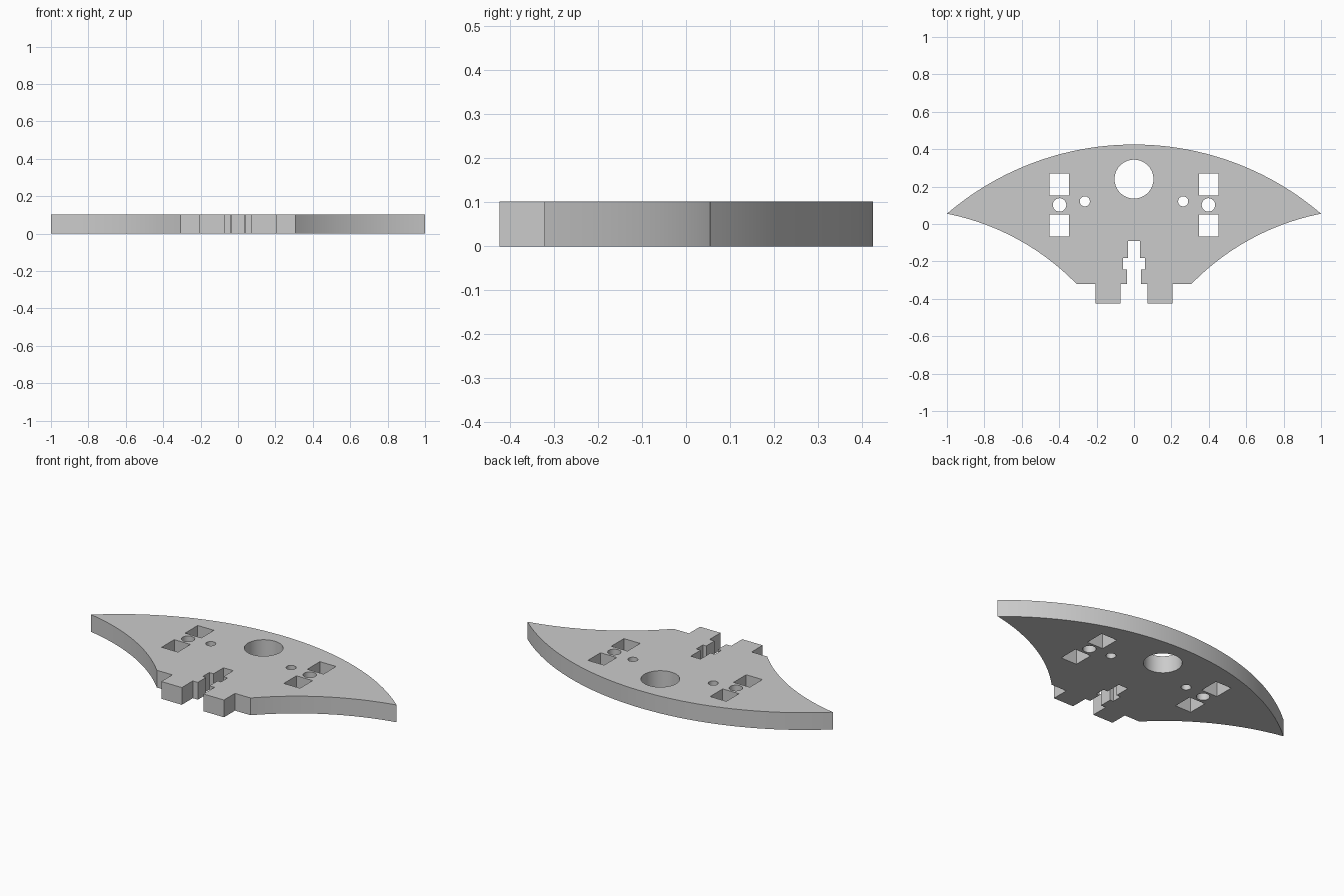
import bpy, bmesh, math
from mathutils import Vector

if "Cube" in bpy.data.objects:
    bpy.data.objects.remove(bpy.data.objects["Cube"], do_unlink=True)

THICK = 0.102


def arc(a, b, sag, n):
    """Points from a to b on a circular arc bulging left of a->b by sag."""
    a, b = Vector(a), Vector(b)
    chord = b - a
    c = chord.length
    r = (c * c / 4 + sag * sag) / (2 * sag)
    left = Vector((-chord.y, chord.x)) / c
    centre = (a + b) / 2 + left * (sag - r)
    half = math.asin(c / 2 / r)
    along = chord / c
    return [centre + r * (left * math.cos(t) + along * math.sin(t))
            for t in (half * (2 * i / n - 1) for i in range(n + 1))]


def circle(x, y, r, n=40):
    return [Vector((x + r * math.cos(2 * math.pi * i / n),
                    y + r * math.sin(2 * math.pi * i / n))) for i in range(n)]


def rect(x, y, w, h):
    return [Vector((x + sx * w / 2, y + sy * h / 2))
            for sx, sy in ((-1, -1), (1, -1), (1, 1), (-1, 1))]


# Outline: right half of the lower edge, mirrored, closed by the big top arc
tip, shoulder = (1, 0.055), (0.307, -0.321)
slot_and_tab = [(0.205, -0.321), (0.205, -0.424), (0.071, -0.424),
                (0.071, -0.321), (0.038, -0.321), (0.038, -0.244),
                (0.06, -0.244), (0.06, -0.183), (0.032, -0.183),
                (0.032, -0.09)]
half = arc(shoulder, tip, 0.06, 24)[::-1] + [Vector(p) for p in slot_and_tab]
mirrored = [Vector((-p.x, p.y)) for p in reversed(half)]
top_arc = arc((-1, 0.055), tip, 0.37, 56)[1:-1]
loops = [half + mirrored + top_arc]

# Holes: one large bore, then paired windows and pin holes
loops.append(circle(0, 0.24, 0.104, 56))
for s in (-1, 1):
    loops += [rect(s * 0.4, 0.211, 0.106, 0.118),
              rect(s * 0.4, -0.008, 0.106, 0.118),
              circle(s * 0.398, 0.102, 0.036),
              circle(s * 0.263, 0.121, 0.027)]

# Extruded flat curve turned into a solid plate
curve = bpy.data.curves.new("plate_profile", "CURVE")
curve.dimensions = "2D"
curve.fill_mode = "BOTH"
curve.extrude = THICK / 2
for loop in loops:
    spline = curve.splines.new("POLY")
    spline.points.add(len(loop) - 1)
    for point, p in zip(spline.points, loop):
        point.co = (p.x, p.y, 0, 1)
    spline.use_cyclic_u = True
plate = bpy.data.objects.new("curved_plate", curve)
bpy.context.collection.objects.link(plate)
bpy.ops.object.select_all(action="DESELECT")
plate.select_set(True)
bpy.context.view_layer.objects.active = plate
bpy.ops.object.convert(target="MESH")
plate = bpy.context.object
plate.name = "curved_plate"

bm = bmesh.new()
bm.from_mesh(plate.data)
bmesh.ops.remove_doubles(bm, verts=bm.verts, dist=0.0001)
bmesh.ops.translate(bm, verts=bm.verts, vec=(0, 0, THICK / 2))
bmesh.ops.recalc_face_normals(bm, faces=bm.faces)
bm.to_mesh(plate.data)
bm.free()
bpy.ops.object.shade_smooth_by_angle(angle=math.radians(25))

# Single grey material
grey = bpy.data.materials.new("plain_grey")
grey.use_nodes = True
colour = (0.6, 0.6, 0.6, 1)
grey.diffuse_color = colour
grey.node_tree.nodes["Principled BSDF"].inputs["Base Color"].default_value = colour
plate.data.materials.clear()
plate.data.materials.append(grey)
